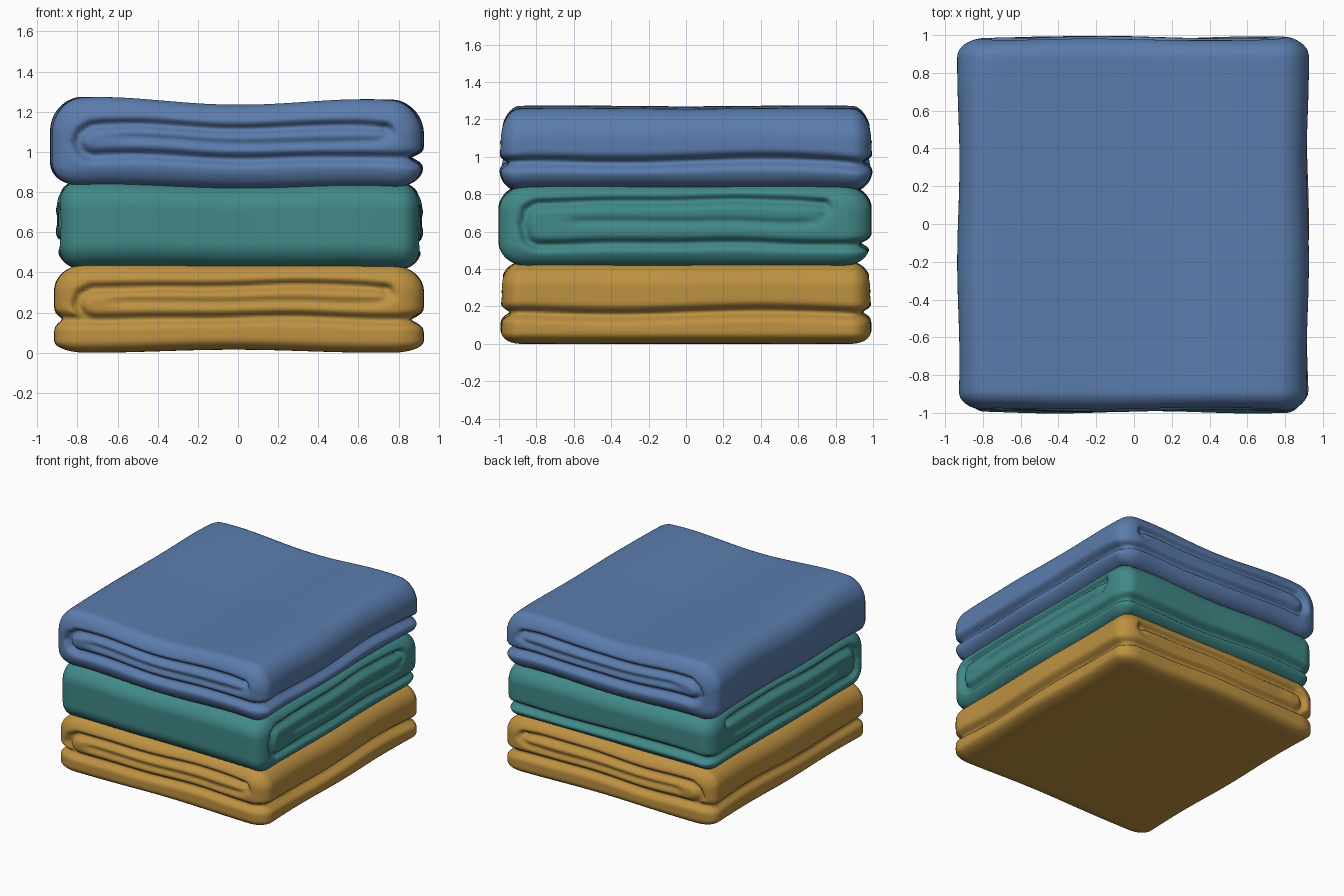
import bpy, bmesh, math
from mathutils import Vector

if "Cube" in bpy.data.objects:
    bpy.data.objects.remove(bpy.data.objects["Cube"])


def material(name, colour):
    m = bpy.data.materials.new(name)
    m.diffuse_color = (*colour, 1)
    m.use_nodes = True
    m.node_tree.nodes["Principled BSDF"].inputs["Base Color"].default_value = m.diffuse_color
    return m


def spaced(lo, hi, step, edge=0.0, coarse=0.0):
    """Positions from lo to hi, fine near the ends and coarse between."""
    def run(a, b, s):
        n = max(1, round((b - a) / s))
        return [a + (b - a) * i / n for i in range(n)]
    if not edge:
        return run(lo, hi, step) + [hi]
    return (run(lo, lo + edge, step) + run(lo + edge, hi - edge, coarse)
            + run(hi - edge, hi, step) + [hi])


def seg_dist(x, z, path):
    """Distance from a point to a polyline in the fold plane."""
    best, p = 9.0, Vector((x, z))
    for a, b in zip(path, path[1:]):
        a, b = Vector(a), Vector(b)
        t = max(0, min(1, (p - a).dot(b - a) / (b - a).length_squared))
        best = min(best, (p - a.lerp(b, t)).length)
    return best


def box_grid(bm, axes):
    """Six grids joined into a box with uneven spacing."""
    for k in range(3):
        i, j = (k + 1) % 3, (k + 2) % 3
        for side in (0, -1):
            rows = []
            for u in axes[i]:
                row = []
                for v in axes[j]:
                    co = [0, 0, 0]
                    co[i], co[j], co[k] = u, v, axes[k][side]
                    row.append(bm.verts.new(co))
                rows.append(row)
            for r0, r1 in zip(rows, rows[1:]):
                for q in range(len(r0) - 1):
                    f = [r0[q], r1[q], r1[q + 1], r0[q + 1]]
                    bm.faces.new(f if side else f[::-1])
    bmesh.ops.remove_doubles(bm, verts=bm.verts, dist=1e-5)


def towel(name, mat, lo, hi, fold, seam, bottom_r, top_r, turned=False, left_gap=0.0):
    """A folded towel; fold and seam are crease lines on the two end faces."""
    bm = bmesh.new()
    axes = [spaced(lo[0], hi[0], 0.02, 0.26, 0.05),
            spaced(lo[1], hi[1], 0.02, 0.2, 0.06),
            spaced(lo[2], hi[2], 0.014)]
    box_grid(bm, axes)
    for v in bm.verts:
        p = v.co.copy()
        zr = top_r if p.z > (lo[2] + hi[2]) / 2 else bottom_r
        rad = (0.155, 0.105, zr)
        # rounded edges
        q = Vector([max(lo[k] + rad[k], min(hi[k] - rad[k], p[k])) for k in range(3)])
        n = Vector([(p[k] - q[k]) / rad[k] for k in range(3)]).normalized()
        p = Vector([q[k] + rad[k] * n[k] for k in range(3)])
        # pressed creases between the layers
        wav = 0.005 * math.sin(4.2 * p.x + 3 * lo[2]) + 0.003 * math.sin(9 * p.x + p.y)
        fz = p.z - wav
        d1, d2 = seg_dist(p.x, fz, fold), seg_dist(p.x, fz, seam)
        cut = 0.048 * math.exp(-(d1 / 0.024) ** 2) + 0.018 * math.exp(-(d2 / 0.02) ** 2)
        p.y -= n.y * cut
        gap = p.z - fold[0][1] - 0.01 * math.sin(4 * p.y)
        p.x -= n.x * (0.065 if n.x > 0 else left_gap) * math.exp(-(gap / 0.028) ** 2)
        # soft uneven sides
        p.x += n.x * 0.006 * math.cos(6 * p.y + 9 * lo[2])
        p.y += n.y * 0.006 * math.cos(5 * p.x + 1)
        if turned:
            p = Vector((-p.y, p.x, p.z))
        # sag through the middle of the stack, and drooping corners
        sag = math.cos(math.pi / 2 * min(1, abs(p.x + 0.02) / 0.72)) ** 2
        p.z += sag * (0.015 - 0.040 * p.z) + 0.007 * p.z * (abs(p.y) - 0.8 - p.x)
        p.z -= 0.025 * p.z * (min(1, abs(p.x) / 0.9) * min(1, abs(p.y) / 0.98)) ** 6
        v.co = p
    bmesh.ops.recalc_face_normals(bm, faces=bm.faces)
    mesh = bpy.data.meshes.new(name)
    bm.to_mesh(mesh)
    bm.free()
    mesh.materials.append(mat)
    obj = bpy.data.objects.new(name, mesh)
    bpy.context.collection.objects.link(obj)
    for f in mesh.polygons:
        f.use_smooth = True
    return obj


def creases(end, low, high, split=False):
    """Hairpin line round the inner fold, and the seam inside it."""
    mid = (low + high) / 2
    fold = [(1.1, low), (-end + 0.07, low), (-end + 0.02, low + 0.03), (-end, mid),
            (-end + 0.02, high - 0.03), (-end + 0.07, high), (0.6, high + 0.01), (0.74, high)]
    if split:
        fold.insert(1, (-1.1, low))
    seam = [(-0.6, mid + 0.01), (0.5, mid), (0.7, mid + 0.01), (0.77, high - 0.03), (0.74, high)]
    return fold, seam


gold = material("gold cloth", (0.515, 0.285, 0.053))
teal = material("teal cloth", (0.052, 0.25, 0.245))
blue = material("blue cloth", (0.105, 0.203, 0.42))

# each towel lies a quarter turn from the one below
towel("bottom_towel", gold, (-0.91, -0.985, 0.0), (0.92, 0.985, 0.44),
      *creases(0.80, 0.166, 0.322, True), 0.06, 0.13, left_gap=0.04)
towel("middle_towel", teal, (-0.997, -0.915, 0.42), (0.987, 0.9, 0.855),
      *creases(0.87, 0.54, 0.765), 0.13, 0.13, turned=True)
towel("top_towel", blue, (-0.93, -0.992, 0.832), (0.92, 0.992, 1.27),
      *creases(0.80, 0.985, 1.135), 0.12, 0.17)
